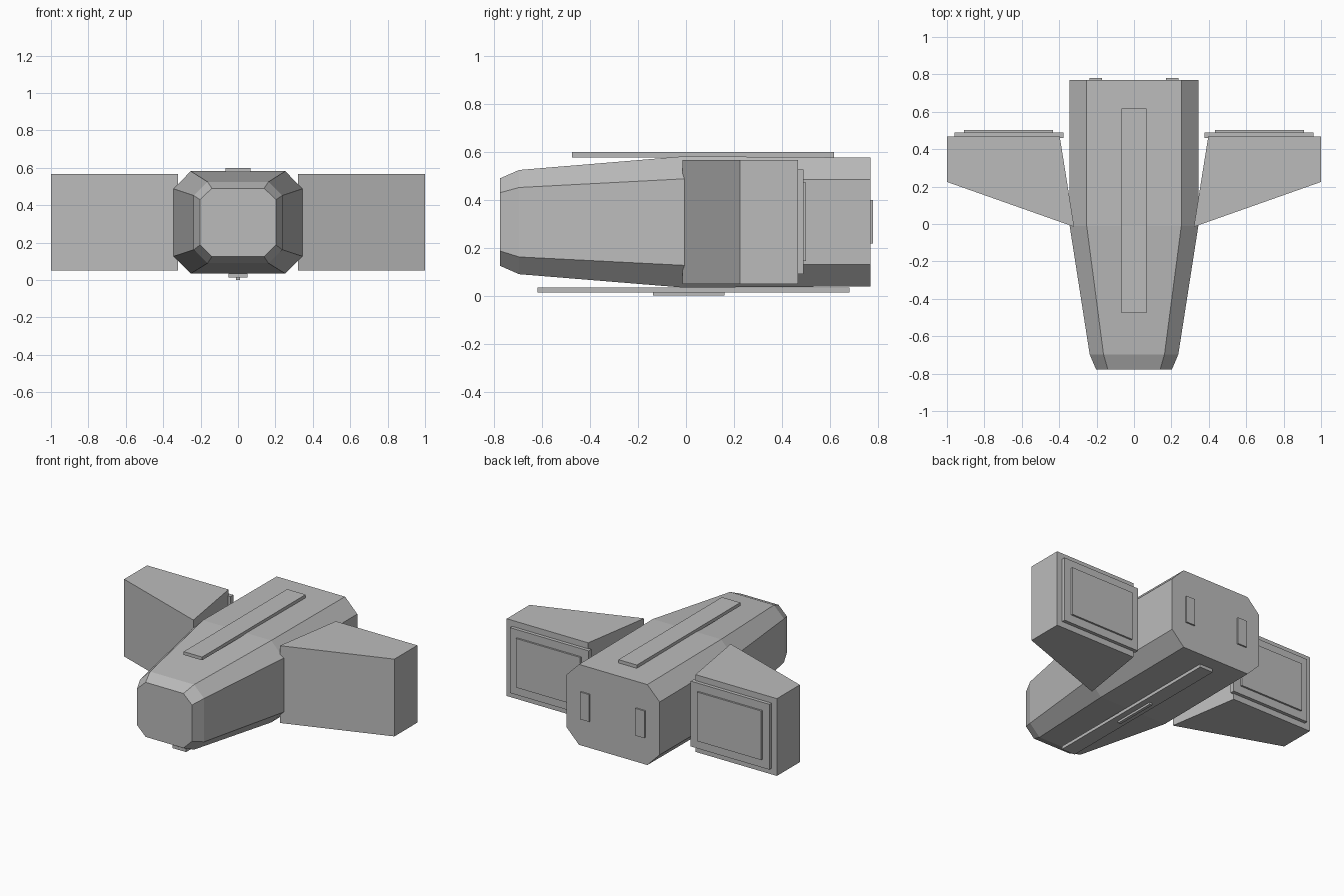
import bpy

if "Cube" in bpy.data.objects:
    bpy.data.objects.remove(bpy.data.objects["Cube"])

grey = bpy.data.materials.new("hull_grey")
grey.diffuse_color = (0.5, 0.5, 0.5, 1)
grey.use_nodes = True
grey.node_tree.nodes["Principled BSDF"].inputs["Base Color"].default_value = grey.diffuse_color


def make(name, verts, faces):
    me = bpy.data.meshes.new(name)
    me.from_pydata(verts, [], faces)
    me.materials.append(grey)
    ob = bpy.data.objects.new(name, me)
    bpy.context.collection.objects.link(ob)
    return ob


def loft(name, rings):
    """Skin a closed, capped solid through rings of equal point count."""
    n = len(rings[0])
    faces = [list(range(n)), list(range(n * len(rings) - 1, n * (len(rings) - 1) - 1, -1))]
    for r in range(len(rings) - 1):
        for i in range(n):
            a, b = r * n + i, r * n + (i + 1) % n
            faces.append([a, a + n, b + n, b])
    return make(name, [p for ring in rings for p in ring], faces)


def box(name, x, y, z):
    return loft(name, [[(x[0], v, z[0]), (x[1], v, z[0]), (x[1], v, z[1]), (x[0], v, z[1])] for v in y])


def mirrored(s, x):
    return sorted((s * x[0], s * x[1]))


def section(y, w, wc, z0, z1, z2, z3):
    """Chamfered rectangle: half width, half width of the flat top, four heights."""
    return [(-wc, y, z0), (wc, y, z0), (w, y, z1), (w, y, z2),
            (wc, y, z3), (-wc, y, z3), (-w, y, z2), (-w, y, z1)]


# Fuselage tapering to a blunt bevelled nose
loft("fuselage", [
    section(-0.777, 0.203, 0.14, 0.125, 0.187, 0.43, 0.49),
    section(-0.697, 0.237, 0.163, 0.09, 0.162, 0.452, 0.525),
    section(-0.01, 0.344, 0.253, 0.034, 0.127, 0.488, 0.582),
    section(0.77, 0.344, 0.253, 0.039, 0.131, 0.485, 0.577),
])

# Ridge on the roof, keel strip and small keel fin
box("roof_ridge", (-0.068, 0.068), (-0.477, 0.617), (0.578, 0.6))
box("keel_strip", (-0.05, 0.05), (-0.62, 0.683), (0.014, 0.035))
box("keel_fin", (-0.01, 0.01), (-0.137, 0.16), (0.0, 0.016))

for s, side in ((-1, "left"), (1, "right")):
    # Side pod: swept plan shape extruded upward
    plan = [(0.32, -0.015), (1.0, 0.225), (1.0, 0.467), (0.397, 0.467)]
    if s < 0:
        plan.reverse()
    loft(side + "_pod", [[(s * x, y, z) for x, y in plan] for z in (0.567, 0.05)])
    # Stepped panels on the pod rear, and a slot plate on the fuselage rear
    box(side + "_pod_panel", mirrored(s, (0.378, 0.96)), (0.46, 0.49), (0.09, 0.527))
    box(side + "_pod_inner_panel", mirrored(s, (0.432, 0.908)), (0.485, 0.502), (0.145, 0.473))
    box(side + "_rear_plate", mirrored(s, (0.17, 0.238)), (0.765, 0.78), (0.218, 0.4))
